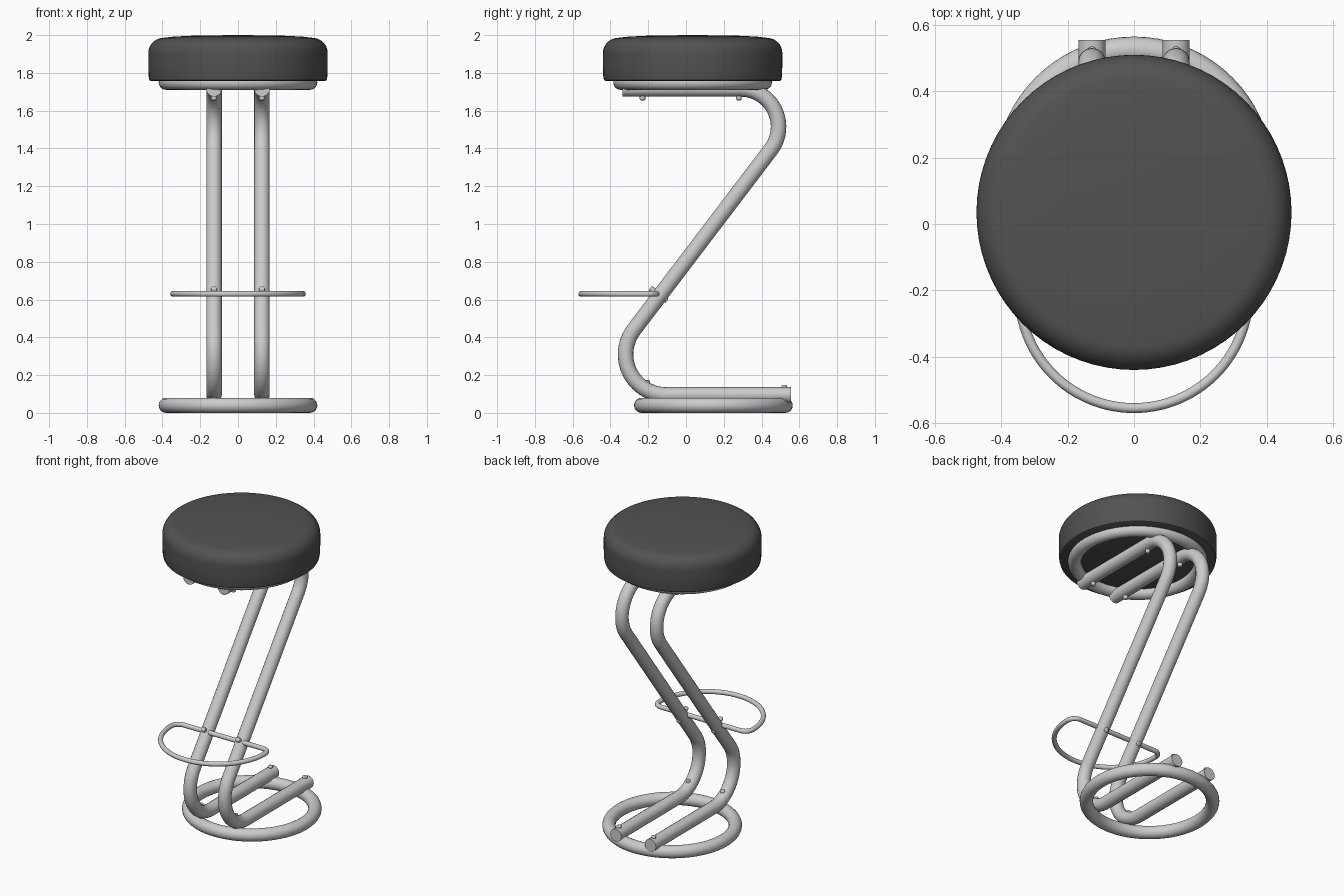
import bpy
from math import sin, cos, pi, atan2, asin, hypot, degrees
from mathutils import Vector

if "Cube" in bpy.data.objects:
    bpy.data.objects.remove(bpy.data.objects["Cube"])

TUBE_X, TUBE_R = 0.127, 0.041


def smooth(ob, angle=0.7):
    bpy.ops.object.select_all(action='DESELECT')
    ob.select_set(True)
    bpy.context.view_layer.objects.active = ob
    bpy.ops.object.shade_smooth_by_angle(angle=angle)


def tube(name, pts, radius, cyclic=False):
    """Round tube swept along a list of points."""
    cu = bpy.data.curves.new(name + "_path", 'CURVE')
    cu.dimensions = '3D'
    cu.bevel_depth = radius
    cu.bevel_resolution = 6
    cu.use_fill_caps = True
    sp = cu.splines.new('POLY')
    sp.points.add(len(pts) - 1)
    for p, co in zip(sp.points, pts):
        p.co = (*co, 1)
    sp.use_cyclic_u = cyclic
    ob = bpy.data.objects.new(name, cu)
    bpy.context.collection.objects.link(ob)
    bpy.ops.object.select_all(action='DESELECT')
    ob.select_set(True)
    bpy.context.view_layer.objects.active = ob
    bpy.ops.object.convert(target='MESH')
    ob = bpy.context.view_layer.objects.active
    smooth(ob)
    return ob


def arc(cx, cy, r, a0, a1, n=20):
    return [(cx + r * cos(a0 + (a1 - a0) * i / n),
             cy + r * sin(a0 + (a1 - a0) * i / n)) for i in range(n + 1)]


def ring(name, y, z):
    bpy.ops.mesh.primitive_torus_add(location=(0, y, z), major_radius=0.38, minor_radius=0.04,
                                     major_segments=72, minor_segments=20)
    bpy.context.object.name = name
    smooth(bpy.context.object)


def bolt(name, x, y, z, length, direction=(0, 0, 1)):
    """Pin through a tube with rounded heads on both ends."""
    bpy.ops.mesh.primitive_cylinder_add(vertices=16, radius=0.015, depth=length, location=(x, y, z))
    ob = bpy.context.object
    ob.name = name
    ob.rotation_euler = Vector(direction).to_track_quat('Z', 'Y').to_euler()
    bev = ob.modifiers.new("round", 'BEVEL')
    bev.width, bev.segments = 0.006, 3
    smooth(ob)


# Padded seat: lathed profile
profile = [(0, 1.757), (0.46, 1.757), (0.469, 1.762), (0.473, 1.78), (0.475, 1.84)]
profile += arc(0.395, 1.905, 0.08, 0, pi / 2 - 0.1, 10)
profile += [(0.34, 1.992), (0.22, 1.998), (0, 2.0)]
SEG = 72
verts = [(r * cos(2 * pi * s / SEG), r * sin(2 * pi * s / SEG), z)
         for r, z in profile[1:-1] for s in range(SEG)]
rows = len(profile) - 2
faces = [(i * SEG + s, i * SEG + (s + 1) % SEG, (i + 1) * SEG + (s + 1) % SEG, (i + 1) * SEG + s)
         for i in range(rows - 1) for s in range(SEG)]
faces.append(tuple(reversed(range(SEG))))
verts.append((0, 0, 2.0))
last = (rows - 1) * SEG
faces += [(last + s, last + (s + 1) % SEG, len(verts) - 1) for s in range(SEG)]
me = bpy.data.meshes.new("seat")
me.from_pydata(verts, [], faces)
seat = bpy.data.objects.new("seat", me)
seat.location.y = 0.035
bpy.context.collection.objects.link(seat)
mat = bpy.data.materials.new("dark_upholstery")
mat.diffuse_color = (0.085, 0.085, 0.085, 1)
mat.use_nodes = True
mat.node_tree.nodes["Principled BSDF"].inputs["Base Color"].default_value = mat.diffuse_color
me.materials.append(mat)
smooth(seat)

# Ring under the seat and ring on the floor
ring("seat_ring", 0.035, 1.75)
ring("base_ring", 0.145, 0.04)

# Z-shaped tubes: two bends joined by their common tangent
R1, R2 = 0.215, 0.2
low, top = (-0.32 + R1, 0.095 + R1), (0.49 - R2, 1.715 - R2)
dy, dz = top[0] - low[0], top[1] - low[1]
slope = atan2(dz, dy) - asin((R1 + R2) / hypot(dy, dz))
path = [(0.555, 0.095)]
path += arc(*low, R1, 1.5 * pi, slope + pi / 2)
path += arc(*top, R2, slope - pi / 2, pi / 2)
path += [(-0.335, 1.715)]

# Footrest: rounded D-shaped loop, mirrored about x = 0
FY, FZ = -0.155, 0.63
half = arc(0, -0.21, 0.345, -pi / 2, -0.12, 24) + arc(0.292, FY - 0.052, 0.052, 0, pi / 2, 8)
loop = half + [(-x, y) for x, y in reversed(half[1:])]
tube("footrest", [(x, y, FZ) for x, y in loop], 0.015, True)

for side, x in (("left", -TUBE_X), ("right", TUBE_X)):
    tube(side + "_frame_tube", [(x, y, z) for y, z in path], TUBE_R)
    # Bolts through each tube: seat, base and footrest
    for where, y, z, length in (("seat_front", -0.23, 1.715, 0.12), ("seat_back", 0.28, 1.715, 0.12),
                                ("base_front", -0.205, 0.108, 0.13), ("base_back", 0.52, 0.095, 0.105)):
        bolt(f"{side}_{where}_bolt", x, y, z, length)
    bolt(side + "_footrest_bolt", x, -0.145, 0.627, 0.112, (0, -sin(slope), cos(slope)))
